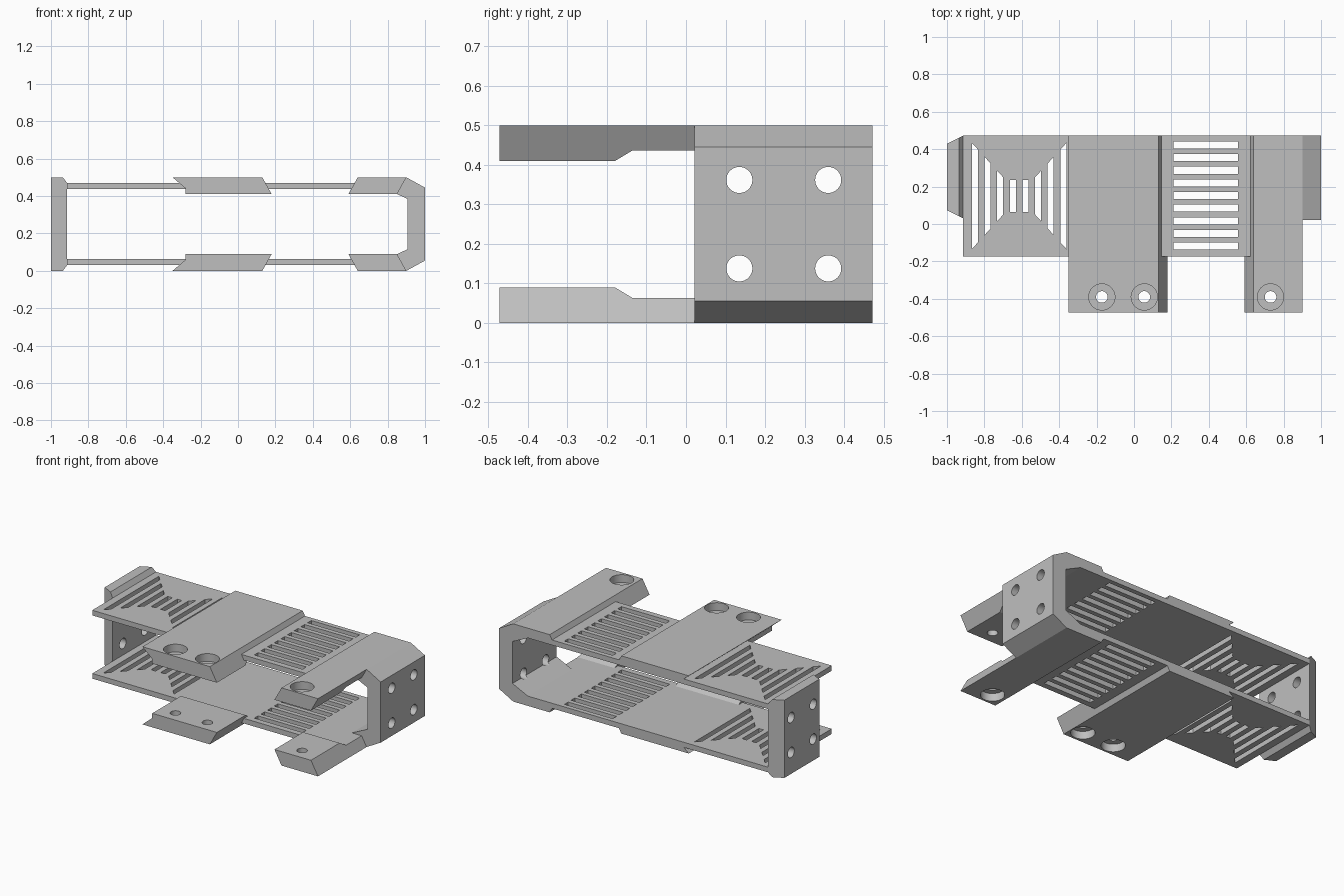
import bpy, bmesh, math
from mathutils import Matrix

cube = bpy.data.objects.get("Cube")
if cube:
    bpy.data.objects.remove(cube, do_unlink=True)

HEIGHT, BACK, FRONT = 0.5, 0.472, -0.472
PLATE_LOW, PLATE_TOP = 0.437, 0.47

grey = bpy.data.materials.new("light grey")
grey.use_nodes = True
grey.diffuse_color = (0.52, 0.52, 0.52, 1)
grey.node_tree.nodes["Principled BSDF"].inputs["Base Color"].default_value = (0.52, 0.52, 0.52, 1)


def make(name, bm):
    bmesh.ops.recalc_face_normals(bm, faces=bm.faces[:])
    mesh = bpy.data.meshes.new(name)
    bm.to_mesh(mesh)
    bm.free()
    mesh.materials.append(grey)
    obj = bpy.data.objects.new(name, mesh)
    bpy.context.collection.objects.link(obj)
    return obj


def loft(bm, rings):
    """Skin matching point rings and cap both ends."""
    loops = [[bm.verts.new(p) for p in ring] for ring in rings]
    for a, b in zip(loops, loops[1:]):
        for i in range(len(a)):
            j = (i + 1) % len(a)
            bm.faces.new((a[i], a[j], b[j], b[i]))
    bm.faces.new(loops[0])
    bm.faces.new(loops[-1])


def prism_y(bm, profile, y0, y1):
    loft(bm, [[(x, y, z) for x, z in profile] for y in (y0, y1)])


def prism_z(bm, outline, z0, z1):
    loft(bm, [[(x, y, z) for x, y in outline] for z in (z0, z1)])


def rect(x0, x1, y0, y1):
    return [(x0, y0), (x1, y0), (x1, y1), (x0, y1)]


def cylinder(bm, radius, depth, matrix):
    bmesh.ops.create_cone(bm, cap_ends=True, segments=40, radius1=radius,
                          radius2=radius, depth=depth, matrix=matrix)


def cut(obj, bm):
    """Subtract a cutter, then bake the result and drop the cutter."""
    cutter = make("cutter", bm)
    cutter.hide_render = True
    mod = obj.modifiers.new("cut", "BOOLEAN")
    mod.operation, mod.solver, mod.object = "DIFFERENCE", "EXACT", cutter
    graph = bpy.context.evaluated_depsgraph_get()
    baked = bpy.data.meshes.new_from_object(obj.evaluated_get(graph))
    obj.modifiers.clear()
    obj.data = baked
    bpy.data.objects.remove(cutter, do_unlink=True)


def finish(obj):
    for poly in obj.data.polygons:
        poly.use_smooth = True
    obj.data.set_sharp_from_angle(angle=math.radians(25))


def mirror_down(obj, name):
    """Copy a top part to the underside."""
    mesh = obj.data.copy()
    mesh.transform(Matrix.Translation((0, 0, HEIGHT)) @ Matrix.Diagonal((1, 1, -1, 1)))
    mesh.flip_normals()
    bpy.context.collection.objects.link(bpy.data.objects.new(name, mesh))


# Thin plate with straight vents and an hourglass of upright vents
bm = bmesh.new()
prism_z(bm, rect(-0.915, 0.66, -0.175, BACK), PLATE_LOW, PLATE_TOP)
plate = make("top_plate", bm)
bm = bmesh.new()
for i in range(9):
    y = 0.423 - i * 0.0677
    prism_z(bm, rect(0.212, 0.556, y - 0.019, y + 0.019), 0.4, 0.55)
WAIST = -0.614


def half_height(x):
    return max(0.085, 0.283 - 1.1 * (0.252 - abs(x - WAIST)))


for i in range(8):
    x0 = WAIST - 0.252 + i * 0.0674
    x1 = x0 + 0.032
    h0, h1 = half_height(x0), half_height(x1)
    prism_z(bm, [(x0, 0.15 - h0), (x1, 0.15 - h1), (x1, 0.15 + h1), (x0, 0.15 + h0)], 0.4, 0.55)
cut(plate, bm)
finish(plate)
mirror_down(plate, "bottom_plate")


# Arms: thick at the front, tapering to the plate underside
def slope(top_x, z):
    return top_x + (HEIGHT - z) * 0.05 / 0.09


def middle_section(floor):
    return [(-0.35, HEIGHT), (0.13, HEIGHT), (slope(0.13, floor), floor),
            (-0.28, floor), (-0.28, 0.44)]


def side_section(floor):
    return [(0.64, HEIGHT), (0.9, HEIGHT), (0.9 - (slope(0, floor)), floor),
            (0.64 - slope(0, floor), floor)]


def arm(name, section, hole_xs):
    bm = bmesh.new()
    stations = [(FRONT, 0.41), (-0.18, 0.41), (-0.135, PLATE_LOW), (BACK, PLATE_LOW)]
    loft(bm, [[(x, y, z) for x, z in section(floor)] for y, floor in stations])
    obj = make("top_" + name, bm)
    # counterbore first, then the through hole
    for radius, z in ((0.07, 0.5), (0.031, 0.45)):
        bm = bmesh.new()
        for x in hole_xs:
            cylinder(bm, radius, 0.1 if radius > 0.05 else 0.3, Matrix.Translation((x, -0.39, z)))
        cut(obj, bm)
    finish(obj)
    mirror_down(obj, "bottom_" + name)


arm("middle_arm", middle_section, (-0.172, 0.055))
arm("side_arm", side_section, (0.73,))


def bolt_holes(obj, x):
    bm = bmesh.new()
    for y in (0.135, 0.36):
        for z in (0.138, 0.362):
            cylinder(bm, 0.033, 0.4, Matrix.Translation((x, y, z)) @ Matrix.Rotation(math.pi / 2, 4, "Y"))
    cut(obj, bm)
    finish(obj)


# C-shaped end bracket joining the side arms
outer = [(0.85, 0.46), (0.9, HEIGHT), (1, 0.445)]
inner = [(0.905, 0.385), (0.795, PLATE_LOW)]
flip = lambda pts: [(x, HEIGHT - z) for x, z in reversed(pts)]
bm = bmesh.new()
prism_y(bm, outer + flip(outer) + flip(inner) + inner, 0.022, BACK)
bracket = make("end_bracket", bm)
bolt_holes(bracket, 1.0)

# Opposite end wall, narrowing outward
edge = [(-1, HEIGHT), (-0.936, HEIGHT), (-0.914, PLATE_TOP)]
bm = bmesh.new()
prism_y(bm, edge + flip(edge), 0.03, BACK)
for v in bm.verts:
    inset = (-0.914 - v.co.x) * 0.5
    v.co.y += inset if v.co.y < 0.2 else -inset
wall = make("end_wall", bm)
bolt_holes(wall, -0.96)
